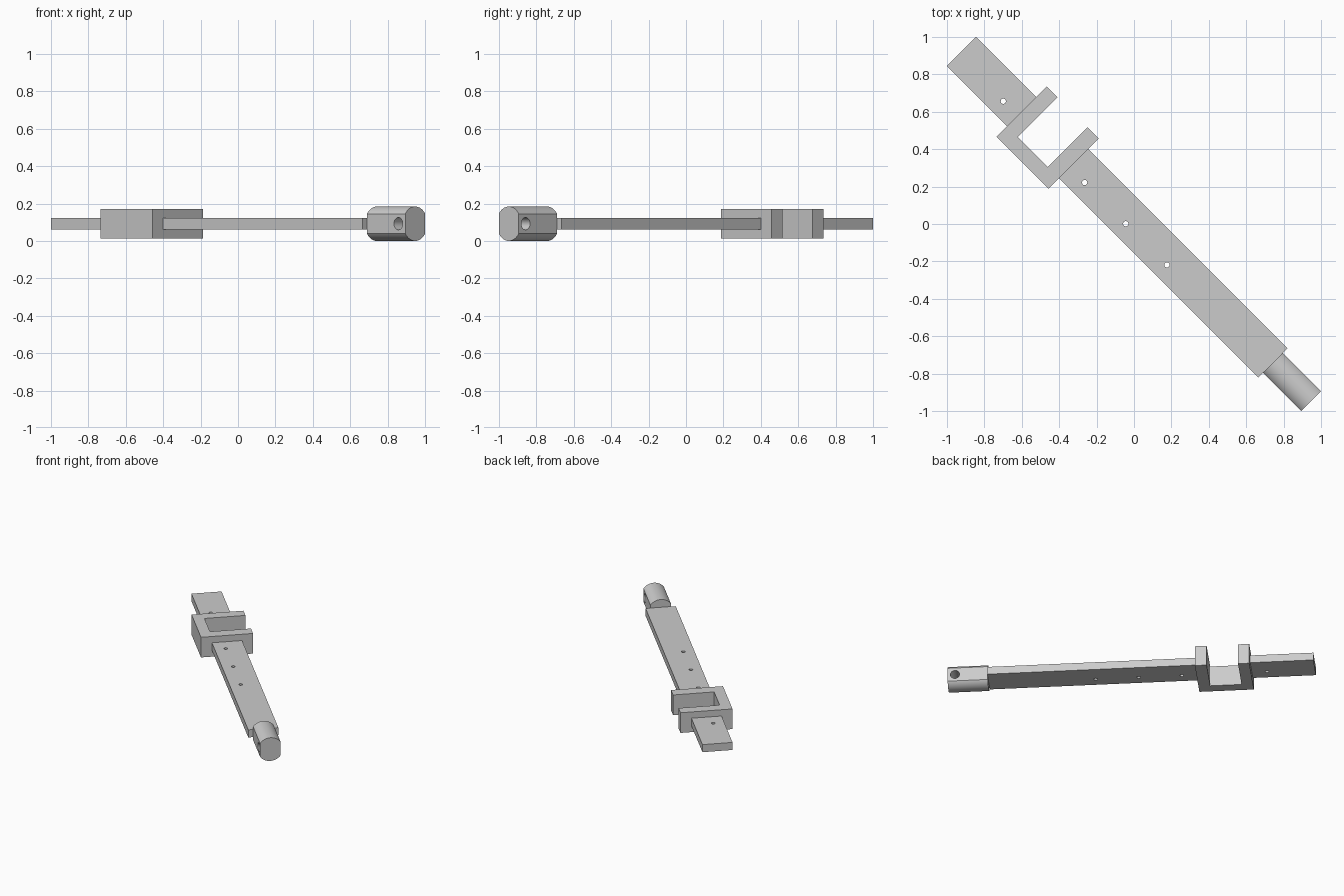
import bpy, bmesh
from math import pi, sin, cos, asin
from mathutils import Matrix

cube = bpy.data.objects.get("Cube")
if cube:
    bpy.data.objects.remove(cube, do_unlink=True)

MID_Z = 0.092
# Parts are laid out along local x, then turned diagonally
PLACE = Matrix.Translation((0, 0, MID_Z)) @ Matrix.Rotation(-pi / 4, 4, 'Z')

grey = bpy.data.materials.new("light_grey")
grey.use_nodes = True
grey.diffuse_color = (0.6, 0.6, 0.6, 1)
grey.node_tree.nodes["Principled BSDF"].inputs["Base Color"].default_value = (0.6, 0.6, 0.6, 1)


def prism(name, points, vector):
    """Extrude a closed planar outline along a vector."""
    bm = bmesh.new()
    face = bm.faces.new([bm.verts.new(p) for p in points])
    ext = bmesh.ops.extrude_face_region(bm, geom=[face])
    moved = [g for g in ext["geom"] if isinstance(g, bmesh.types.BMVert)]
    bmesh.ops.translate(bm, verts=moved, vec=vector)
    bmesh.ops.recalc_face_normals(bm, faces=bm.faces)
    mesh = bpy.data.meshes.new(name)
    bm.to_mesh(mesh)
    bm.free()
    mesh.materials.append(grey)
    obj = bpy.data.objects.new(name, mesh)
    obj.matrix_world = PLACE
    bpy.context.collection.objects.link(obj)
    return obj


def plate(name, outline, half_height):
    return prism(name, [(x, y, -half_height) for x, y in outline], (0, 0, 2 * half_height))


def drill(obj, x, y, radius, axis):
    """Cut a round through hole along local y or z."""
    ring = [(radius * cos(2 * pi * i / 24), radius * sin(2 * pi * i / 24)) for i in range(24)]
    if axis == 'Z':
        cutter = prism("hole_cutter", [(x + a, y + b, -0.2) for a, b in ring], (0, 0, 0.4))
    else:
        cutter = prism("hole_cutter", [(x + a, -0.2, b) for a, b in ring], (0, 0.4, 0))
    cutter.hide_render = True
    mod = obj.modifiers.new("hole", 'BOOLEAN')
    mod.operation = 'DIFFERENCE'
    mod.solver = 'EXACT'
    mod.object = cutter
    bpy.context.view_layer.update()
    deps = bpy.context.evaluated_depsgraph_get()
    cut = bpy.data.meshes.new_from_object(obj.evaluated_get(deps))
    obj.modifiers.clear()
    obj.data = cut
    bpy.data.objects.remove(cutter, do_unlink=True)


def bar(name, x0, x1, holes):
    obj = plate(name, [(x0, -0.11), (x1, -0.11), (x1, 0.11), (x0, 0.11)], 0.03)
    for x in holes:
        drill(obj, x, -0.03, 0.014, 'Z')
    return obj


# Flat bars either side of the bracket
bar("short_bar", -1.305, -0.849, [-0.958])
bar("long_bar", -0.456, 1.05, [-0.343, -0.032, 0.279])

# U-shaped bracket joining the bars
plate("bracket", [(-0.849, -0.19), (-0.456, -0.19), (-0.456, 0.19), (-0.541, 0.19),
                  (-0.541, -0.11), (-0.768, -0.11), (-0.768, 0.19), (-0.849, 0.19)], 0.08)

# Round end plug with two flat sides and a cross hole
R, FLAT = 0.092, 0.075
half = asin(FLAT / R)
arc = [-half + 2 * half * i / 20 for i in range(21)]
outline = [(1.05, R * sin(a), R * cos(a)) for a in arc]
outline += [(1.05, -R * sin(a), -R * cos(a)) for a in arc]
plug = prism("end_plug", outline, (0.29, 0, 0))
drill(plug, 1.287, 0, 0.033, 'Y')

for o in bpy.context.view_layer.objects:
    o.select_set(o.type == 'MESH' and o.name == "end_plug")
bpy.context.view_layer.objects.active = plug
bpy.ops.object.shade_smooth_by_angle(angle=pi / 6)
